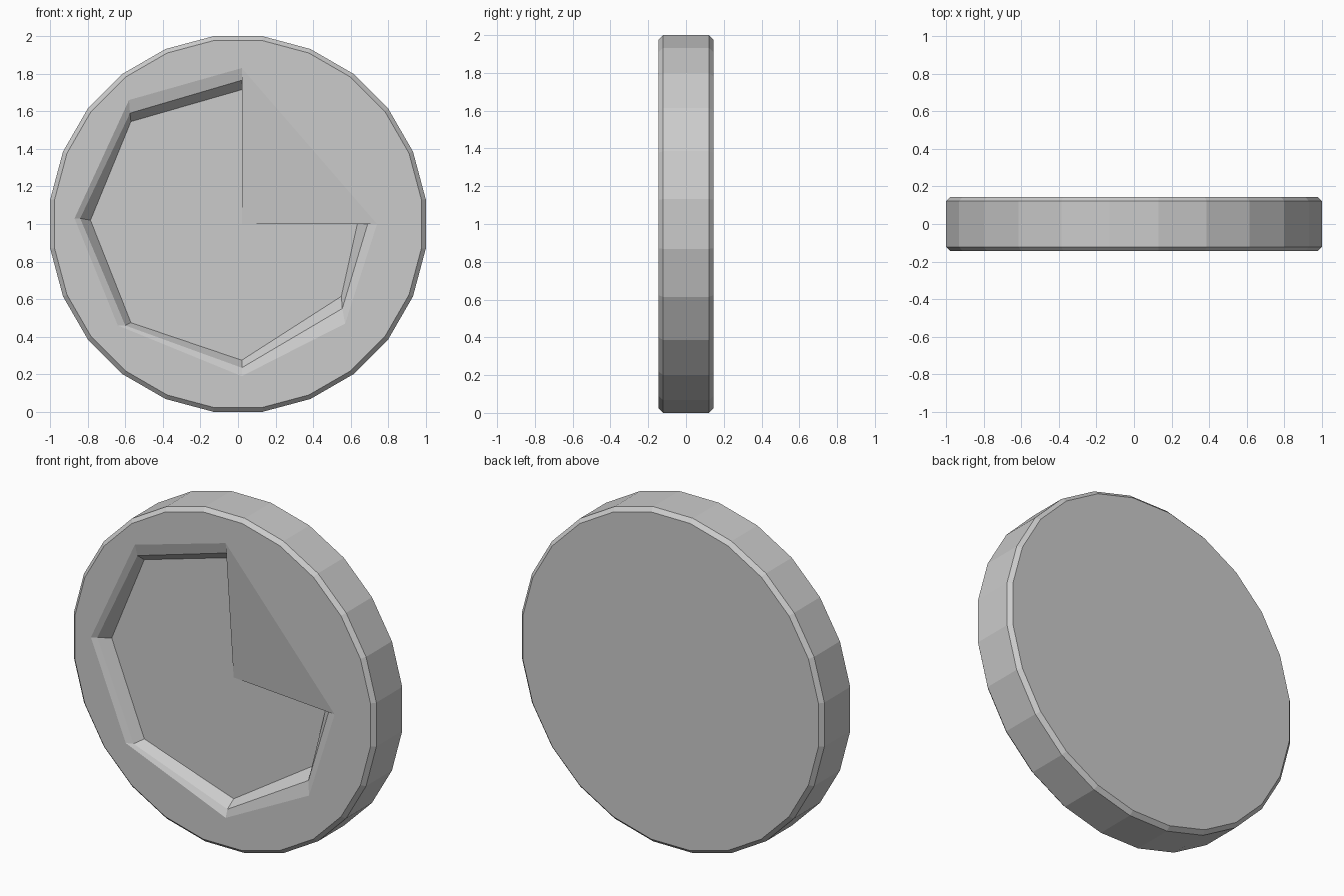
import bpy, bmesh
from math import sin, cos, radians

if "Cube" in bpy.data.objects:
    bpy.data.objects.remove(bpy.data.objects["Cube"])

SIDES = 24
FRONT, FLOOR = -0.145, -0.07
bm = bmesh.new()


def disc_ring(radius, y):
    angles = [radians(7.5 + 360 * i / SIDES) for i in range(SIDES)]
    return [bm.verts.new((radius * cos(a), y, 1 + radius * sin(a))) for a in angles]


def outline(points, y):
    return [bm.verts.new((x, y, z)) for x, z in points]


def bridge(a, b, closed=True):
    n = len(a)
    for i in range(n if closed else n - 1):
        j = (i + 1) % n
        bm.faces.new((a[i], a[j], b[j], b[i]))


# Disc body with small chamfers front and back
rings = [disc_ring(r, y) for r, y in
         ((0.985, FRONT), (1.008, -0.122), (1.008, 0.122), (0.985, 0.145))]
for a, b in zip(rings, rings[1:]):
    bridge(a, b)
bm.faces.new(rings[-1])

# Recess: rim edge, sloped lip, steep wall and floor
rim = outline([(0.02, 1.83), (-0.58, 1.66), (-0.87, 1.03), (-0.64, 0.46),
               (0.02, 0.19), (0.57, 0.47), (0.74, 1.0)], FRONT)
lip = outline([(0.02, 1.765), (-0.575, 1.59), (-0.84, 1.03), (-0.60, 0.46),
               (0.02, 0.235), (0.555, 0.55), (0.69, 1.0)], -0.128)
base = outline([(0.02, 1.715), (-0.57, 1.545), (-0.785, 1.02), (-0.57, 0.475),
                (0.02, 0.275), (0.55, 0.615), (0.635, 1.0)], FLOOR)
bridge(rim, lip, closed=False)
bridge(lip, base, closed=False)
centre = bm.verts.new((0.02, FLOOR, 1.0))
bm.faces.new(base + [centre])

# Ramp from the centre of the floor up to the rim, with its two side walls
bm.faces.new((centre, rim[-1], rim[0]))
bm.faces.new((centre, base[0], lip[0], rim[0]))
bm.faces.new((centre, rim[-1], lip[-1], base[-1]))

# Flat front face around the recess
edges = [e for e in bm.edges if e.is_boundary]
bmesh.ops.triangle_fill(bm, use_beauty=True, edges=edges)
bmesh.ops.recalc_face_normals(bm, faces=bm.faces[:])

mesh = bpy.data.meshes.new("round_plaque")
bm.to_mesh(mesh)
bm.free()
bpy.context.collection.objects.link(bpy.data.objects.new("round_plaque", mesh))
